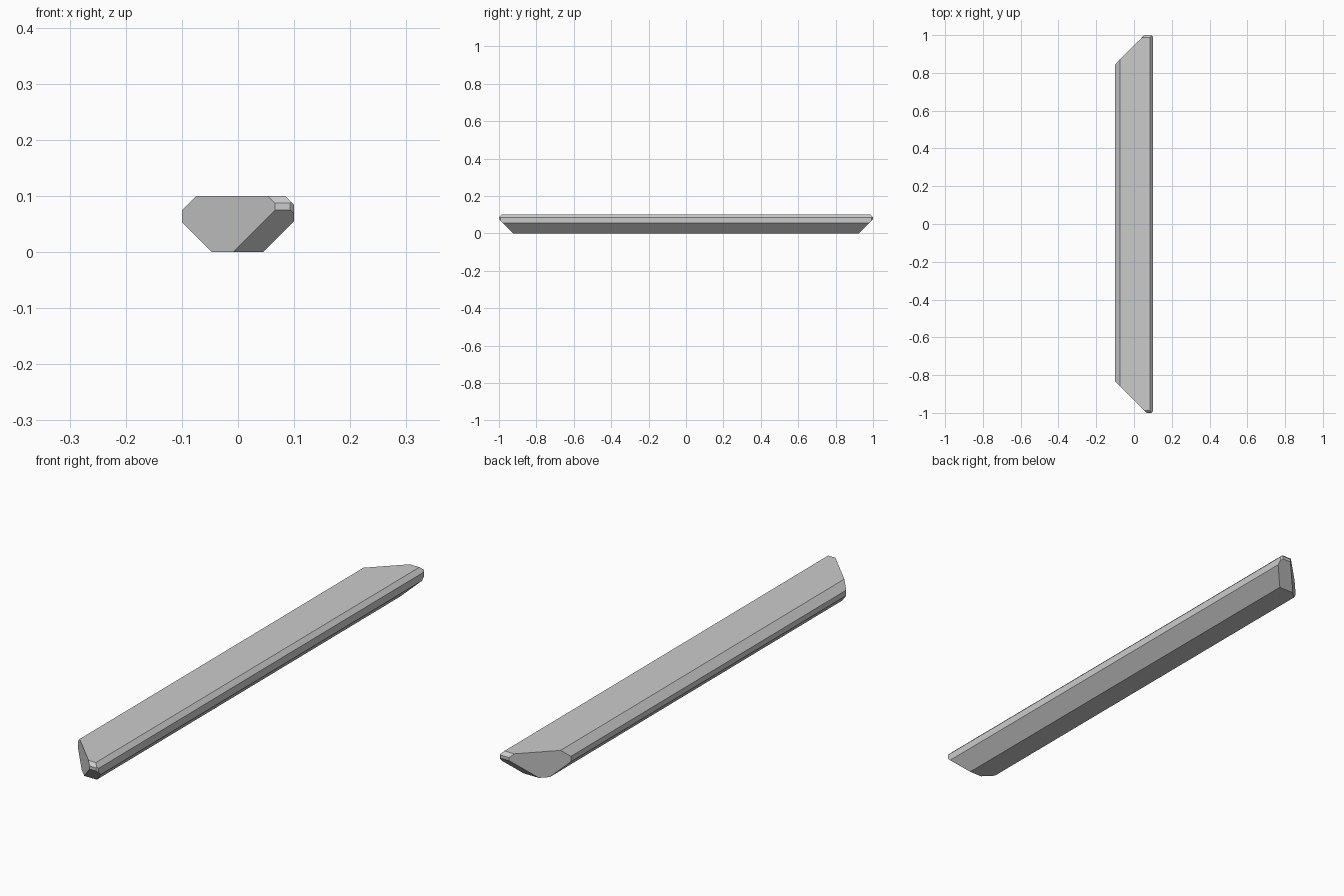
import bpy, bmesh
from mathutils import Vector

if "Cube" in bpy.data.objects:
    bpy.data.objects.remove(bpy.data.objects["Cube"])

# Bevelled cross-section of the bar (x, z)
profile = [(-0.047, 0), (0.045, 0), (0.1, 0.055), (0.1, 0.084),
           (0.084, 0.1), (-0.074, 0.1), (-0.1, 0.074), (-0.1, 0.053)]

bm = bmesh.new()
face = bm.faces.new([bm.verts.new((x, -1, z)) for x, z in profile])
ext = bmesh.ops.extrude_face_region(bm, geom=[face])
verts = [g for g in ext["geom"] if isinstance(g, bmesh.types.BMVert)]
bmesh.ops.translate(bm, verts=verts, vec=(0, 2, 0))


def cut(point, normal):
    """Slice off everything on the normal side and cap the opening."""
    geom = bm.verts[:] + bm.edges[:] + bm.faces[:]
    res = bmesh.ops.bisect_plane(bm, geom=geom, dist=1e-6, plane_co=Vector(point),
                                 plane_no=Vector(normal), clear_outer=True)
    edges = [g for g in res["geom_cut"] if isinstance(g, bmesh.types.BMEdge)]
    bmesh.ops.contextual_create(bm, geom=edges)


# Each end: long mitre, undercut, small top bevel, small corner bevel
for s, mitre_x in ((-1, 0.066), (1, 0.055)):
    cut((mitre_x, s, 0), (-1, s, 0))
    cut((0, s, 0.075), (0, s, -1))
    cut((0, s, 0.087), (0, s, 1))
    cut((0.093, s, 0), (1, s, 0))

bmesh.ops.recalc_face_normals(bm, faces=bm.faces)
mesh = bpy.data.meshes.new("mitred_bar")
bm.to_mesh(mesh)
bm.free()
bar = bpy.data.objects.new("mitred_bar", mesh)
bpy.context.collection.objects.link(bar)
